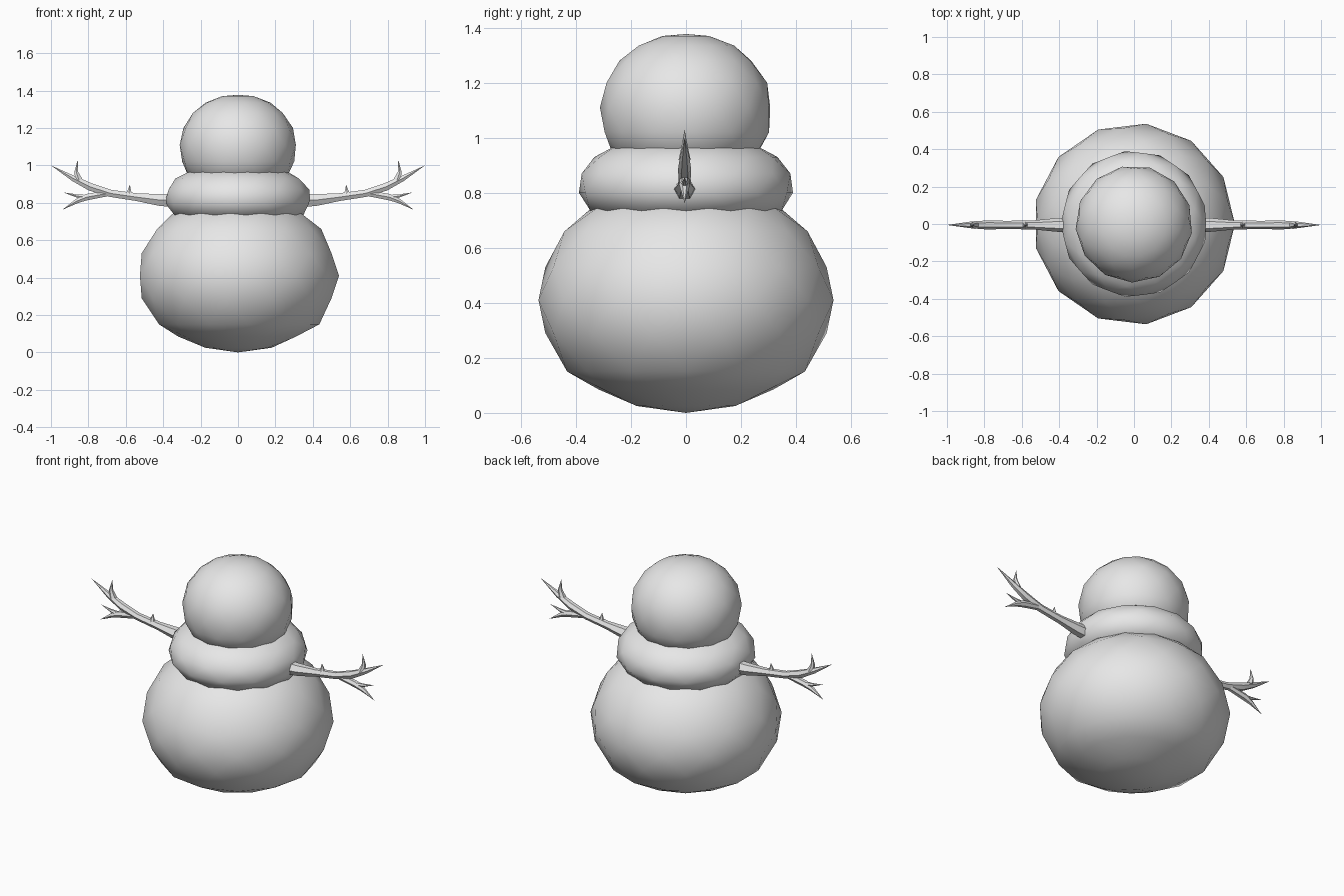
import bpy, bmesh, math
from mathutils import Vector

cube = bpy.data.objects.get("Cube")
if cube:
    bpy.data.objects.remove(cube, do_unlink=True)

grey = bpy.data.materials.new("plain_grey")
grey.use_nodes = True
grey.diffuse_color = (0.8, 0.8, 0.8, 1)
grey.node_tree.nodes["Principled BSDF"].inputs["Base Color"].default_value = (0.8, 0.8, 0.8, 1)


def finish(name, bm, smooth):
    bmesh.ops.recalc_face_normals(bm, faces=bm.faces)
    for face in bm.faces:
        face.smooth = smooth
    mesh = bpy.data.meshes.new(name)
    bm.to_mesh(mesh)
    bm.free()
    mesh.materials.append(grey)
    obj = bpy.data.objects.new(name, mesh)
    bpy.context.collection.objects.link(obj)
    return obj


def snowball(name, bottom, profile, top, sides, turn):
    """Faceted ball from (radius, z) rings, each ring turned half a step from the last."""
    bm = bmesh.new()
    step = math.tau / sides
    rings = []
    for k, (r, z) in enumerate(profile):
        start = math.radians(turn) + k % 2 * step / 2
        rings.append([bm.verts.new((r * math.cos(start + i * step),
                                    r * math.sin(start + i * step), z))
                      for i in range(sides)])
    low, high = bm.verts.new((0, 0, bottom)), bm.verts.new((0, 0, top))
    for i in range(sides):
        j = (i + 1) % sides
        bm.faces.new((low, rings[0][j], rings[0][i]))
        bm.faces.new((high, rings[-1][i], rings[-1][j]))
        for k in range(len(rings) - 1):
            a, b = rings[k], rings[k + 1]
            if k % 2 == 0:
                bm.faces.new((a[i], a[j], b[i]))
                bm.faces.new((a[j], b[j], b[i]))
            else:
                bm.faces.new((a[i], b[j], b[i]))
                bm.faces.new((a[i], a[j], b[j]))
    return finish(name, bm, True)


# Three stacked balls
snowball("lower_body", 0.0,
         [(0.18, 0.025), (0.32, 0.085), (0.435, 0.15), (0.515, 0.29), (0.54, 0.41),
          (0.515, 0.53), (0.445, 0.66), (0.345, 0.745), (0.18, 0.81)], 0.83, 13, 0)
snowball("middle_body", 0.67,
         [(0.2, 0.69), (0.35, 0.735), (0.392, 0.80), (0.382, 0.87),
          (0.335, 0.93), (0.25, 0.975)], 1.0, 13, 14)
snowball("head", 0.85,
         [(0.17, 0.88), (0.27, 0.95), (0.302, 1.02), (0.313, 1.11), (0.295, 1.2),
          (0.242, 1.28), (0.175, 1.335), (0.085, 1.37)], 1.377, 13, 5)


def twig(bm, path, sides=6):
    """Tapered tube through (x, z, radius) points, ending in a sharp tip."""
    points = [Vector((x, -0.005, z)) for x, z, r in path]
    rings = []
    for k, (x, z, r) in enumerate(path[:-1]):
        along = (points[k + 1] - points[max(k - 1, 0)]).normalized()
        side = Vector((0, 1, 0))
        up = along.cross(side)
        rings.append([bm.verts.new(points[k] + r * (math.cos(t) * side + math.sin(t) * up))
                      for t in (math.tau * i / sides for i in range(sides))])
    tip = bm.verts.new(points[-1])
    bm.faces.new(rings[0])
    for i in range(sides):
        j = (i + 1) % sides
        for a, b in zip(rings, rings[1:]):
            bm.faces.new((a[i], a[j], b[j], b[i]))
        bm.faces.new((rings[-1][i], rings[-1][j], tip))


# Branch arms: main limb, forked lower branch and small spurs
branches = [
    [(0.35, 0.812, 0.04), (0.42, 0.815, 0.036), (0.54, 0.83, 0.024),
     (0.68, 0.85, 0.022), (0.79, 0.885, 0.024), (0.88, 0.93, 0.017), (1.0, 1.0, 0)],
    [(0.70, 0.85, 0.018), (0.81, 0.83, 0.02), (0.86, 0.81, 0.014), (0.94, 0.762, 0)],
    [(0.81, 0.83, 0.014), (0.86, 0.836, 0.01), (0.935, 0.856, 0)],
    [(0.85, 0.92, 0.022), (0.865, 0.965, 0.012), (0.857, 1.03, 0)],
    [(0.58, 0.835, 0.022), (0.582, 0.86, 0.013), (0.578, 0.897, 0)],
]
for name, mirror in (("left_arm", 1), ("right_arm", -1)):
    bm = bmesh.new()
    for path in branches:
        twig(bm, path)
    for v in bm.verts:
        v.co.x *= mirror
    arm = finish(name, bm, True)
    bpy.ops.object.select_all(action='DESELECT')
    arm.select_set(True)
    bpy.context.view_layer.objects.active = arm
    bpy.ops.object.shade_smooth_by_angle(angle=math.radians(40))
